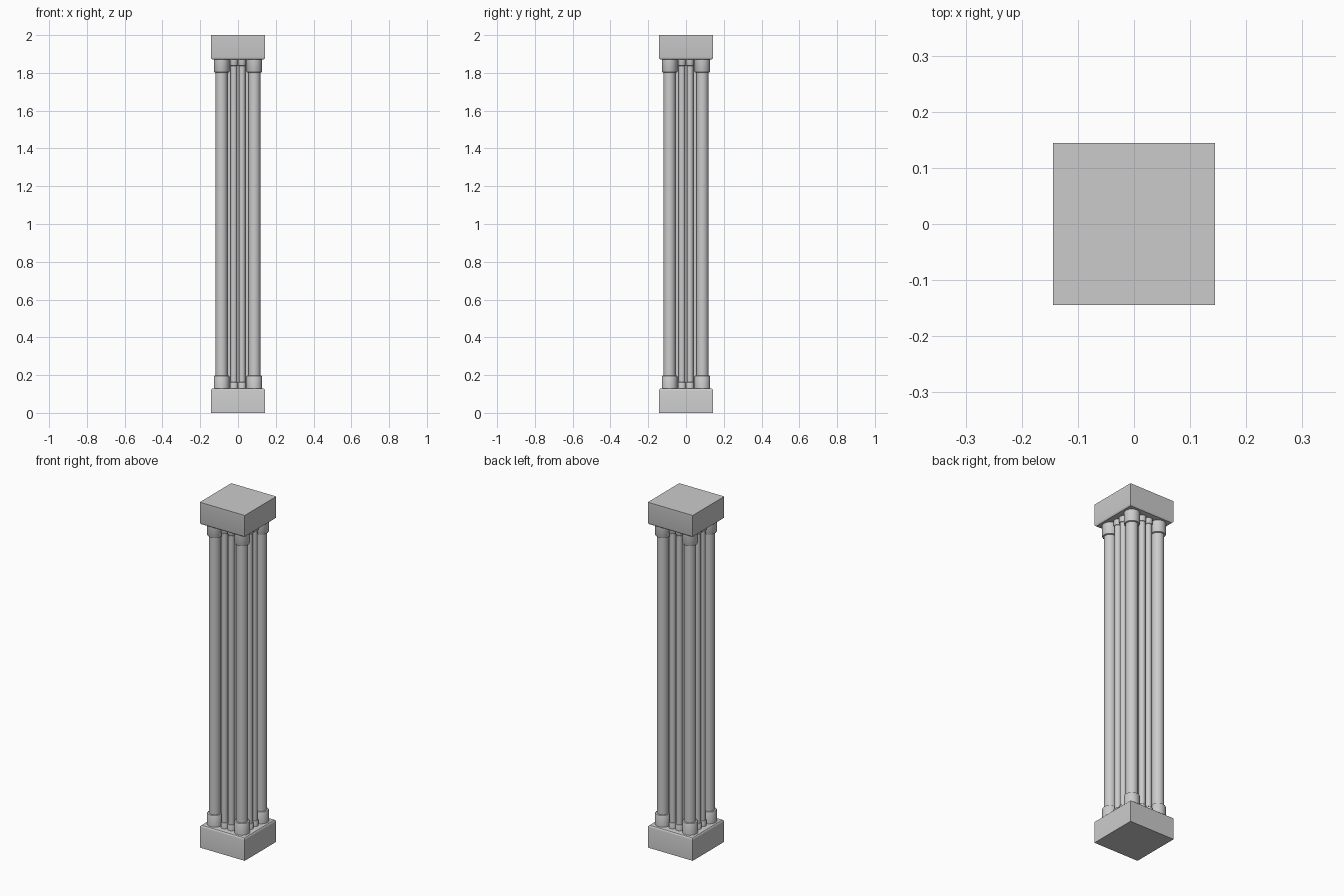
import bpy, bmesh

if "Cube" in bpy.data.objects:
    bpy.data.objects.remove(bpy.data.objects["Cube"])

def finish(bm, name):
    me = bpy.data.meshes.new(name)
    bm.to_mesh(me)
    bm.free()
    ob = bpy.data.objects.new(name, me)
    bpy.context.collection.objects.link(ob)
    return ob

def box(name, half, z0, z1):
    bm = bmesh.new()
    bmesh.ops.create_cube(bm, size=1)
    for v in bm.verts:
        v.co = (v.co.x * 2 * half, v.co.y * 2 * half, z0 if v.co.z < 0 else z1)
    return bm

def block(name, half, z0, z1, inner_z):
    # square block with softened edges on the side facing the shafts
    bm = box(name, half, z0, z1)
    edges = [e for e in bm.edges if all(abs(v.co.z - inner_z) < 1e-5 for v in e.verts)]
    bmesh.ops.bevel(bm, geom=edges, offset=0.013, segments=3, profile=0.5, affect='EDGES')
    return finish(bm, name)

def shaft(name, x, y, r, collar_r, collar_h, sides):
    # lathed half profile, mirrored about mid height
    c, b = 0.128 + collar_h, 0.006
    low = [(collar_r, 0.125), (collar_r, c - b), (collar_r - b / 3, c - b / 3),
           (collar_r - b, c), (r, c)]
    prof = low + [(pr, 2 - pz) for pr, pz in reversed(low)]
    bm = bmesh.new()
    import_circles = [bmesh.ops.create_circle(bm, segments=sides, radius=pr)["verts"] for pr, _ in prof]
    for ring, (_, pz) in zip(import_circles, prof):
        for v in ring:
            v.co.x += x
            v.co.y += y
            v.co.z = pz
    for a, d in zip(import_circles, import_circles[1:]):
        for i in range(sides):
            j = (i + 1) % sides
            bm.faces.new((a[i], a[j], d[j], d[i]))
    bmesh.ops.recalc_face_normals(bm, faces=bm.faces)
    return finish(bm, name)

parts = [block("base_block", 0.144, 0, 0.13, 0.13),
         block("top_block", 0.144, 1.87, 2, 1.87),
         finish(box("core", 0.078, 0.12, 1.88), "core")]

# large corner shafts
for sx in (-1, 1):
    for sy in (-1, 1):
        parts.append(shaft("corner_shaft", sx * 0.087, sy * 0.087, 0.032, 0.041, 0.07, 32))

# paired slim shafts on each face
for s in (-1, 1):
    for t in (-0.0215, 0.0215):
        parts.append(shaft("slim_shaft", t, s * 0.09, 0.0175, 0.0212, 0.036, 24))
        parts.append(shaft("slim_shaft", s * 0.09, t, 0.0175, 0.0212, 0.036, 24))

bpy.ops.object.select_all(action='DESELECT')
for ob in parts:
    ob.select_set(True)
bpy.context.view_layer.objects.active = parts[0]
bpy.ops.object.shade_smooth_by_angle()
